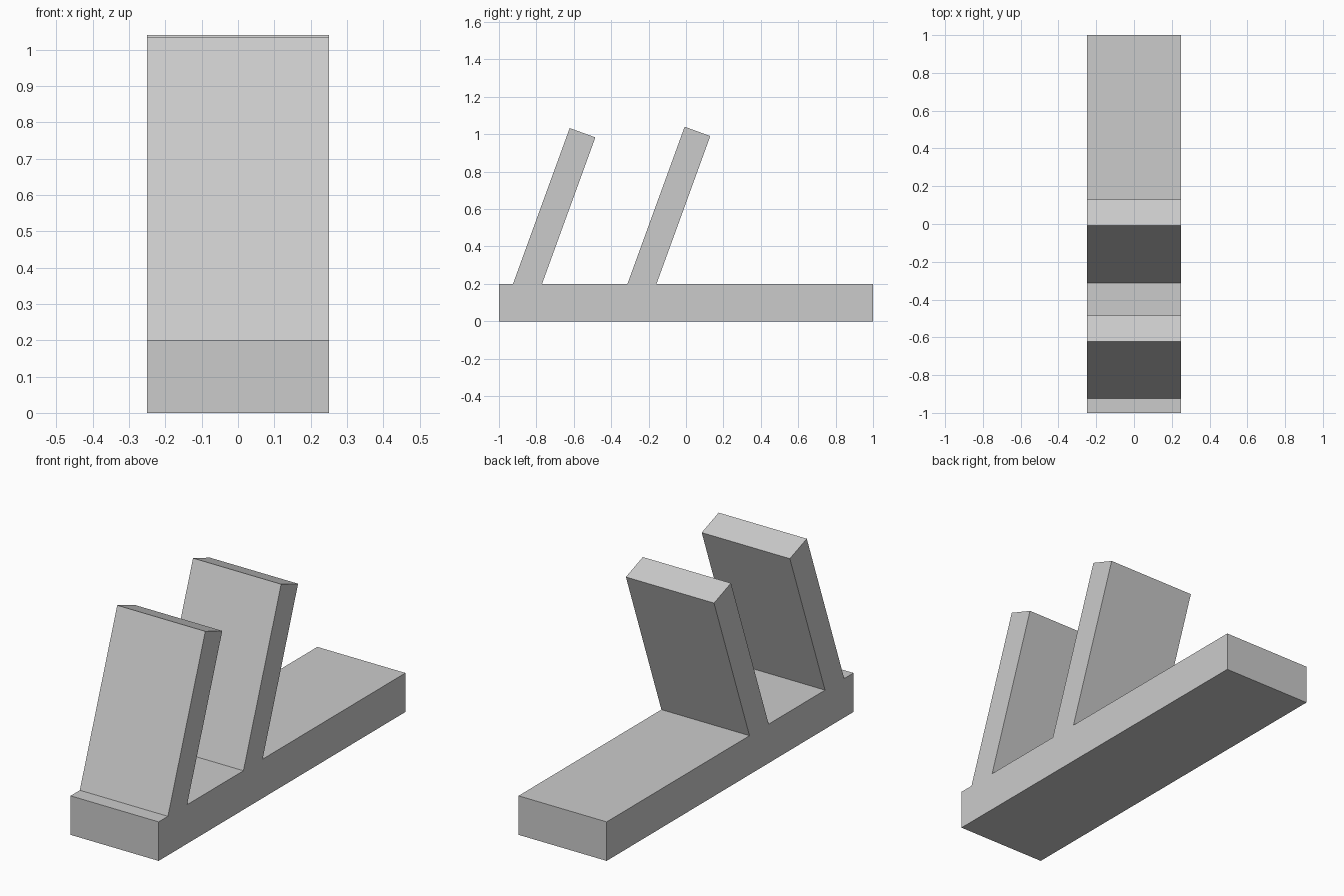
import bpy
import bmesh
import math
from mathutils import Vector

cube = bpy.data.objects.get("Cube")
if cube:
    bpy.data.objects.remove(cube, do_unlink=True)

HALF_WIDTH = 0.25
BASE_TOP = 0.2
LEAN = math.radians(20)
THICKNESS = 0.146

grey = bpy.data.materials.new("plain grey")
grey.use_nodes = True
colour = (0.6, 0.6, 0.6, 1)
grey.diffuse_color = colour
grey.node_tree.nodes["Principled BSDF"].inputs["Base Color"].default_value = colour


def slat_outline(front_y, top_z):
    """Side outline (y, z) of a backward-leaning slat standing on the base."""
    rise = top_z - BASE_TOP
    top_front = Vector((front_y + rise * math.tan(LEAN), top_z))
    top_back = top_front + THICKNESS * Vector((math.cos(LEAN), -math.sin(LEAN)))
    foot_back = front_y + THICKNESS / math.cos(LEAN)
    return [(front_y, BASE_TOP), top_front, top_back, (foot_back, BASE_TOP)]


# One-piece stand: base outline with two leaning slats, extruded across its width
outline = [(-1, 0), (-1, BASE_TOP)]
outline += slat_outline(-0.925, 1.033)
outline += slat_outline(-0.313, 1.04)
outline += [(1, BASE_TOP), (1, 0)]

bm = bmesh.new()
side = bm.faces.new([bm.verts.new((-HALF_WIDTH, y, z)) for y, z in outline])
extruded = bmesh.ops.extrude_face_region(bm, geom=[side], use_keep_orig=True)
moved = [g for g in extruded["geom"] if isinstance(g, bmesh.types.BMVert)]
bmesh.ops.translate(bm, verts=moved, vec=(2 * HALF_WIDTH, 0, 0))
bmesh.ops.recalc_face_normals(bm, faces=bm.faces)

mesh = bpy.data.meshes.new("slotted_stand")
bm.to_mesh(mesh)
bm.free()
mesh.materials.append(grey)
stand = bpy.data.objects.new("slotted_stand", mesh)
bpy.context.collection.objects.link(stand)
